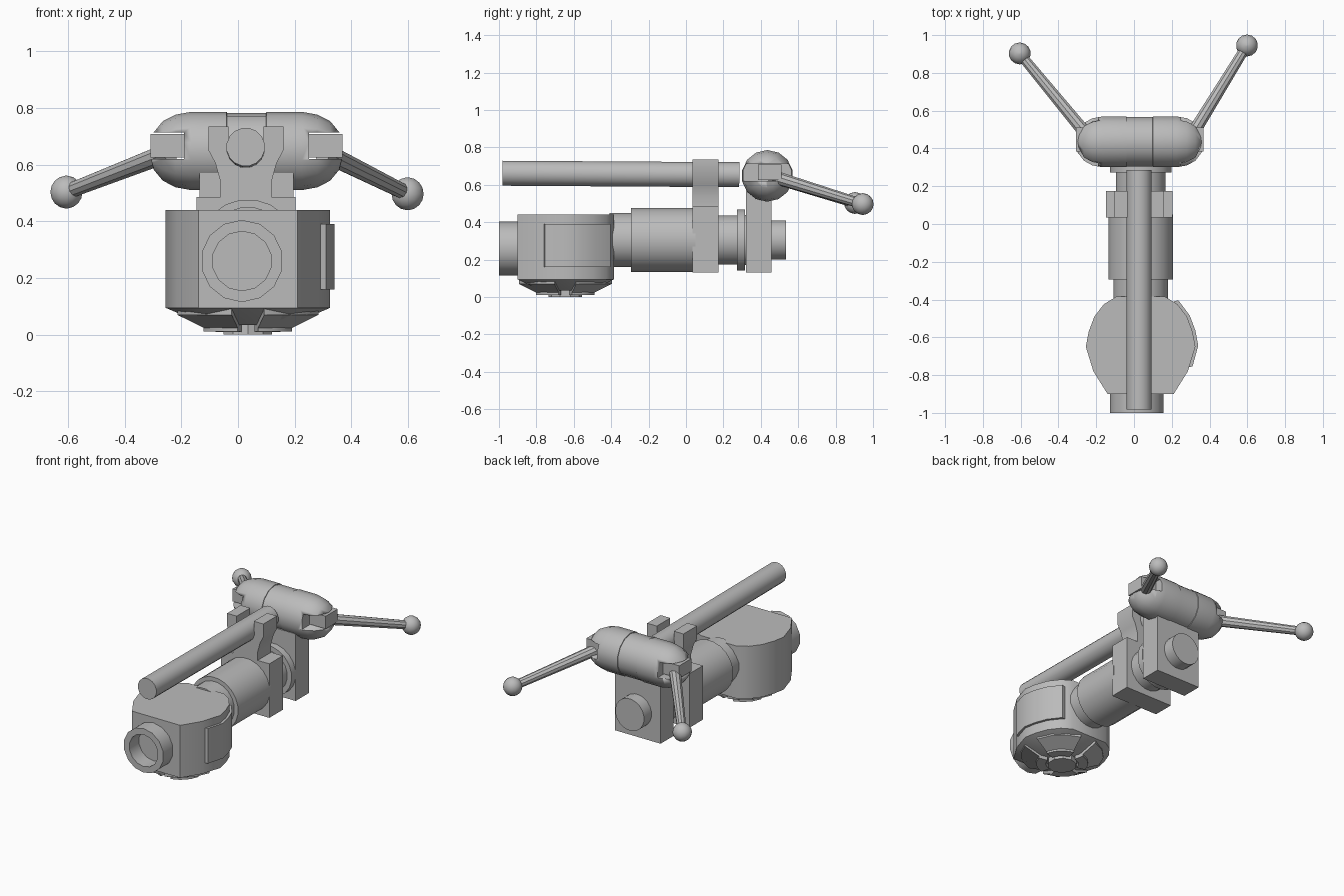
import bpy, bmesh, math
from mathutils import Vector, Matrix

if "Cube" in bpy.data.objects:
    bpy.data.objects.remove(bpy.data.objects["Cube"])

grey = bpy.data.materials.new("plain grey")
grey.use_nodes = True
grey.diffuse_color = (0.5, 0.5, 0.5, 1)
grey.node_tree.nodes["Principled BSDF"].inputs["Base Color"].default_value = (0.5, 0.5, 0.5, 1)


def finish(name, bm, angle=32):
    bmesh.ops.remove_doubles(bm, verts=bm.verts, dist=1e-5)
    bmesh.ops.recalc_face_normals(bm, faces=bm.faces)
    me = bpy.data.meshes.new(name)
    bm.to_mesh(me)
    bm.free()
    me.materials.append(grey)
    me.shade_smooth()
    me.set_sharp_from_angle(angle=math.radians(angle))
    ob = bpy.data.objects.new(name, me)
    bpy.context.scene.collection.objects.link(ob)
    return ob


def lathe(name, profile, origin, axis, sides=16):
    """Revolve (radius, distance) points about an axis; closes at the ends."""
    bm = bmesh.new()
    rot = Vector(axis).to_track_quat('Z', 'Y').to_matrix().to_4x4()
    place = Matrix.Translation(origin) @ rot
    rings = []
    for r, d in profile:
        rings.append([bm.verts.new(place @ Vector((r * math.cos(a), r * math.sin(a), d)))
                      for a in (2 * math.pi * (i + 0.5) / sides for i in range(sides))])
    for a, b in zip(rings, rings[1:]):
        for i in range(sides):
            j = (i + 1) % sides
            bm.faces.new((a[i], a[j], b[j], b[i]))
    bm.faces.new(rings[0])
    bm.faces.new(rings[-1])
    return finish(name, bm)


def rod(name, p0, p1, r0, r1, sides=12):
    d = Vector(p1) - Vector(p0)
    return lathe(name, [(r0, 0), (r1, d.length)], p0, d, sides)


def loft(name, *loops):
    """Skin matching loops of 3D points and cap both ends."""
    bm = bmesh.new()
    rings = [[bm.verts.new(p) for p in loop] for loop in loops]
    n = len(rings[0])
    for a, b in zip(rings, rings[1:]):
        for i in range(n):
            bm.faces.new((a[i], a[(i + 1) % n], b[(i + 1) % n], b[i]))
    bm.faces.new(rings[0])
    bm.faces.new(rings[-1])
    return finish(name, bm)


def box(name, lo, hi):
    rect = [(lo[0], lo[1]), (hi[0], lo[1]), (hi[0], hi[1]), (lo[0], hi[1])]
    return loft(name, [(x, y, lo[2]) for x, y in rect], [(x, y, hi[2]) for x, y in rect])


# Housing: half outline mirrored about its centre line
CX, CY = 0.035, -0.645
half = [(0.175, -0.9), (0.25, -0.78), (0.29, -0.65), (0.275, -0.57), (0.245, -0.49),
        (0.195, -0.425), (0.13, -0.385)]
outline = [(CX + x, y) for x, y in half] + [(CX - x, y) for x, y in reversed(half)]


def level(scale, z):
    return [(CX + (x - CX) * scale, CY + (y - CY) * scale, z) for x, y in outline]


loft("housing", level(0.52, 0.035), level(1, 0.095), level(1, 0.44))

# Raised panel following the housing's left flank
inner = [(CX + x, y) for x, y in [(0.25, -0.76), (0.28, -0.65), (0.265, -0.57),
                                  (0.235, -0.49), (0.175, -0.41)]]
outer = [(x + 0.025, y + 0.006) for x, y in inner]
panel = inner + outer[::-1]
loft("side_panel", [(x, y, 0.16) for x, y in panel], [(x, y, 0.39) for x, y in panel])

# Segmented plates and boss under the housing
for k in range(4):
    angles = [math.radians(45 + 90 * k + s) for s in (-32, -11, 11, 32)]

    def arc(r, z):
        return [(CX + r * math.cos(a), CY + r * math.sin(a), z) for a in angles]
    bottom = arc(0.1, 0.01) + arc(0.16, 0.012)[::-1]
    top = arc(0.1, 0.045) + arc(0.16, 0.045)[::-1]
    loft(f"foot_segment_{k + 1}", bottom, top)
    skirt = arc(0.155, 0.022) + arc(0.255, 0.07)[::-1]
    loft(f"skirt_plate_{k + 1}", skirt, [(x, y, z + 0.025) for x, y, z in skirt])
lathe("bottom_boss", [(0.09, 0), (0.09, 0.05)], (CX, CY, 0), (0, 0, 1), 10)

# Hollow muzzle ring
lathe("front_collar", [(0.105, 0.16), (0.105, 0), (0.145, 0), (0.145, 0.15)],
      (0.014, -1, 0.26), (0, 1, 0), 14)

# Stepped barrel sections
sections = [("front_neck", -0.41, -0.28, 0.146), ("main_barrel", -0.295, 0.05, 0.173),
            ("rear_neck", 0.16, 0.28, 0.133), ("rear_flange", 0.272, 0.315, 0.165),
            ("flange_backing", 0.3, 0.33, 0.135), ("end_stub", 0.44, 0.535, 0.105)]
for name, y0, y1, r in sections:
    rod(name, (0.035, y0, 0.305), (0.035, y1, 0.305), r, r, 20)

# Forked bracket, drawn in the x-z plane
right = [(0.175, 0.13), (0.175, 0.485), (0.09, 0.485), (0.09, 0.54), (0.108, 0.605),
         (0.132, 0.65), (0.132, 0.735), (0.062, 0.735), (0.062, 0.64), (0.035, 0.6)]
fork = [(0.028 + x, z) for x, z in right] + [(0.028 - x, z) for x, z in reversed(right)]
loft("forked_bracket", [(x, 0.035, z) for x, z in fork], [(x, 0.175, z) for x, z in fork])

# Rear block carrying the cross capsule
box("rear_block", (-0.135, 0.32, 0.13), (0.195, 0.457, 0.57))

# Long upper rod
rod("upper_rod", (0.027, -0.982, 0.662), (0.027, 0.285, 0.654), 0.068, 0.068, 16)

# Cross capsule: shallow middle band and rounded ends
R = 0.138
end = [(R, 0.07), (R, 0.195), (0.128, 0.25), (0.105, 0.295), (0.065, 0.328), (0.025, 0.338)]
prof = [(r, -d) for r, d in reversed(end)] + [(R - 0.004, -0.069), (R - 0.004, 0.069)] + end
capsule = lathe("cross_capsule", prof, (0.03, 0.435, 0.648), (1, 0, 0), 14)

# Slots in both capsule ends, with pivots, levers and ball knobs
levers = [("right", -1, (-0.605, 0.903, 0.503)), ("left", 1, (0.598, 0.945, 0.497))]
for side, s, tip in levers:
    xs = sorted((0.03 + s * 0.22, 0.03 + s * 0.4))
    cutter = box(f"{side}_slot_cutter", (xs[0], 0.2, 0.62), (xs[1], 0.7, 0.713))
    cutter.hide_render = True
    cutter.hide_viewport = True
    cut = capsule.modifiers.new(f"{side}_slot", 'BOOLEAN')
    cut.operation = 'DIFFERENCE'
    cut.solver = 'EXACT'
    cut.object = cutter
    xs = sorted((0.03 + s * 0.2, 0.03 + s * 0.338))
    box(f"{side}_lever_hub", (xs[0], 0.385, 0.625), (xs[1], 0.51, 0.708))
    rod(f"{side}_lever", (0.03 + s * 0.27, 0.46, 0.645), tip, 0.036, 0.027, 10)
    ball = [(0.058 * math.sin(t), -0.058 * math.cos(t))
            for t in (math.pi * (i + 0.15) / 8.3 for i in range(9))]
    lathe(f"{side}_knob", ball, tip, (0, 0, 1), 14)
